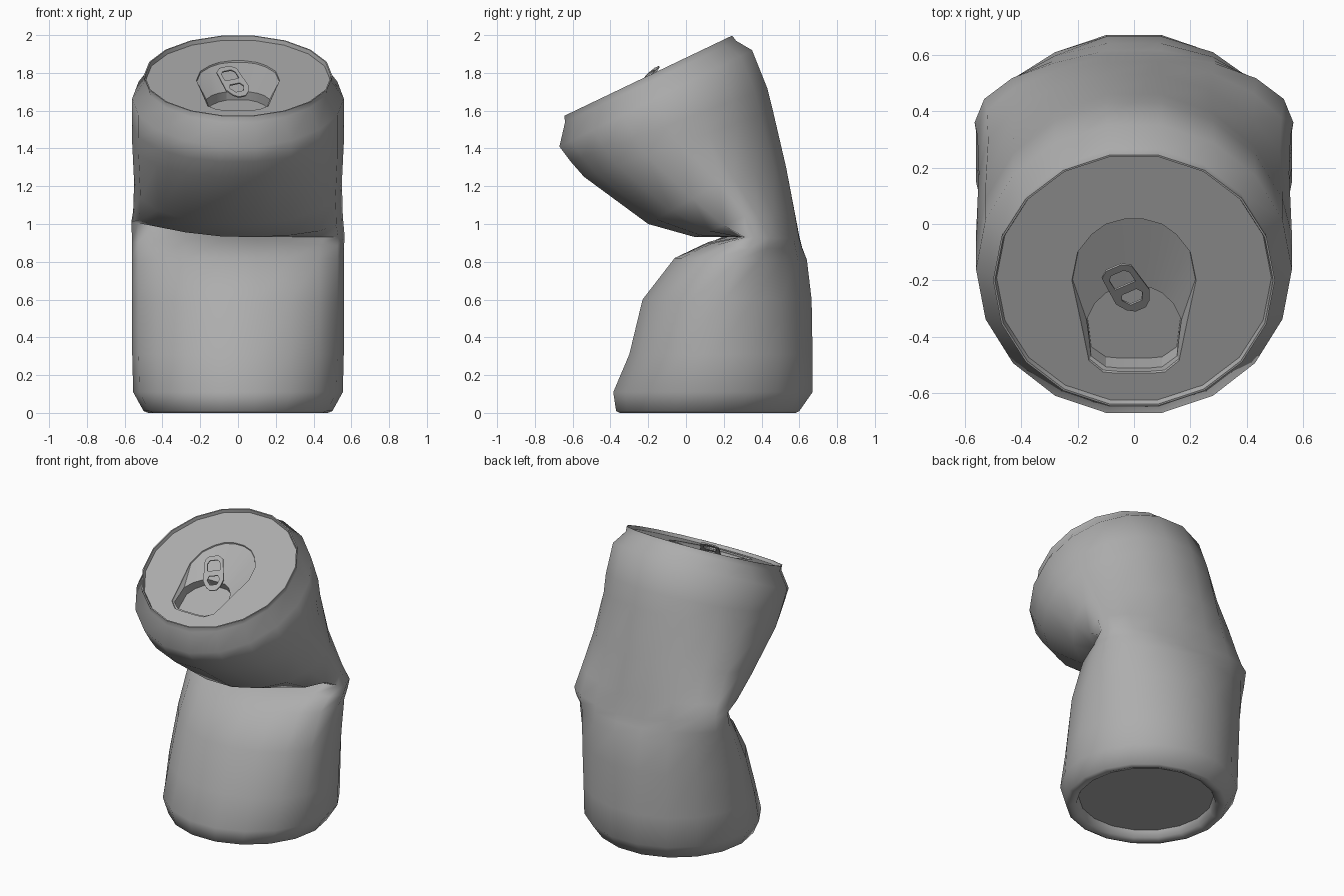
import bpy, math
from mathutils import Vector, Matrix

if "Cube" in bpy.data.objects:
    bpy.data.objects.remove(bpy.data.objects["Cube"])

N = 18
ANG = [math.radians(10 + 20 * i) for i in range(N)]


def ring(front, mid, back, hw, e=(1, 1, 1), skew=0.0):
    """Cross-section through front, side and back points given as (y, z).
    e: roundness of the front right, front left and back right quarters."""
    pts = []
    for t in ANG:
        c, s = math.cos(t), math.sin(t)
        k = min(1, abs(c) / math.cos(math.radians(10)))
        if c > 0:
            end, k = front, k ** (e[0] if s > 0 else e[1])
        else:
            end, k = back, k ** (e[2] if s > 0 else 1)
        y = mid[0] + (end[0] - mid[0]) * k
        z = mid[1] + (end[1] - mid[1]) * k + skew * max(0, -s)
        pts.append(Vector((hw * s, y, z)))
    return pts


def oval(front, back, hw):
    return ring(front, ((front[0] + back[0]) / 2, (front[1] + back[1]) / 2), back, hw)


grey = bpy.data.materials.new("can_grey")
grey.diffuse_color = (0.42, 0.42, 0.42, 1)
grey.use_nodes = True
grey.node_tree.nodes["Principled BSDF"].inputs["Base Color"].default_value = grey.diffuse_color


def loft(name, loops, cap_start=False, cap_end=True):
    verts = [p for l in loops for p in l]
    faces = []
    for r in range(len(loops) - 1):
        for i in range(N):
            j = (i + 1) % N
            faces.append((r * N + i, r * N + j, (r + 1) * N + j, (r + 1) * N + i))
    if cap_start:
        faces.append(tuple(reversed(range(N))))
    if cap_end:
        faces.append(tuple(range((len(loops) - 1) * N, len(loops) * N)))
    me = bpy.data.meshes.new(name)
    me.from_pydata(verts, [], faces)
    me.materials.append(grey)
    ob = bpy.data.objects.new(name, me)
    bpy.context.collection.objects.link(ob)
    return ob


def select_only(ob):
    bpy.ops.object.select_all(action='DESELECT')
    ob.select_set(True)
    bpy.context.view_layer.objects.active = ob


def smooth(ob, deg):
    select_only(ob)
    bpy.ops.object.shade_smooth_by_angle(angle=math.radians(deg))


# Tilted frame of the can top
C = Vector((0, -0.20, 1.785))
U = Vector((1, 0, 0))
V = Vector((0, 0.90, 0.43)).normalized()
W = U.cross(V)


def top(u, v, d):
    return C + U * u + V * v + W * d


def top_circle(r, d):
    return [top(r * math.sin(t), -r * math.cos(t), d) for t in ANG]


def top_loop(half, depth):
    full = half + [(-u, v) for u, v in reversed(half)]
    return [top(u, v, depth(v)) for u, v in full]


# Crushed body: recessed base, lower half, fold, tilted upper half, rim
body = loft("can_body", [
    oval((-0.295, 0.06), (0.525, 0.06), 0.415),
    oval((-0.31, 0.015), (0.54, 0.015), 0.43),
    oval((-0.35, 0.0), (0.58, 0.0), 0.475),
    oval((-0.37, 0.01), (0.60, 0.01), 0.50),
    oval((-0.385, 0.11), (0.67, 0.11), 0.555),
    ring((-0.30, 0.31), (0.15, 0.31), (0.67, 0.31), 0.56, (.95, 1.1, 1)),
    ring((-0.23, 0.60), (0.20, 0.60), (0.665, 0.60), 0.56, (.88, 1.45, 1)),
    ring((-0.06, 0.82), (0.28, 0.81), (0.64, 0.81), 0.56, (.8, 1.5, 1.1)),
    ring((0.12, 0.90), (0.33, 0.87), (0.615, 0.87), 0.56, (.7, 1.1, 1), 0.03),
    ring((0.27, 0.93), (0.36, 0.93), (0.60, 0.92), 0.565, (.6, .6, 1), 0.08),
    ring((0.05, 0.93), (0.31, 1.04), (0.575, 1.06), 0.555, (.8, .8, 1.3), 0.03),
    ring((-0.20, 1.00), (0.18, 1.22), (0.53, 1.30), 0.55, (.9, .9, 1.45)),
    ring((-0.54, 1.25), (-0.04, 1.425), (0.46, 1.60), 0.56, (1, 1, 1.1)),
    oval((-0.61, 1.33), (0.43, 1.72), 0.56),
    oval((-0.67, 1.41), (0.35, 1.92), 0.56),
    oval((-0.64, 1.54), (0.265, 1.97), 0.495),
    top_circle(0.50, 0.0),
    top_circle(0.493, 0.0),
    top_circle(0.487, -0.022),
], cap_start=True, cap_end=False)
smooth(body, 70)

# Lid with teardrop recess and pushed-in mouth flap
tear = [(.06, -.375), (.11, -.37), (.16, -.325), (.185, -.19), (.22, -.01),
        (.20, .10), (.15, .17), (.10, .21), (.035, .23)]
mouth = [(.05, -.36), (.10, -.355), (.152, -.315), (.16, -.24), (.168, -.18),
         (.14, -.12), (.10, -.08), (.06, -.06), (.02, -.06)]
lid = loft("can_lid", [
    top_circle(0.488, -0.022),
    top_loop(tear, lambda v: -0.022),
    top_loop([(u * .99, v * .99) for u, v in tear], lambda v: -0.03),
    top_loop(mouth, lambda v: -0.033 - 0.11 * (v + 0.36)),
    top_loop(mouth, lambda v: -0.115),
])
smooth(lid, 20)


# Pull tab: flat plate with two holes, raised at the rear
def mirrored(half):
    return half + [(-a, l) for a, l in reversed(half)]


outlines = [
    mirrored([(.03, .115), (.058, .09), (.066, -.05), (.045, -.095), (.02, -.118)]),
    mirrored([(.025, .085), (.040, .065), (.040, .015)]),
    mirrored([(.028, -.02), (.040, -.045), (.022, -.08)]),
]
cu = bpy.data.curves.new("tab_outline", 'CURVE')
cu.dimensions = '2D'
cu.fill_mode = 'BOTH'
cu.extrude = 0.004
for pts in outlines:
    sp = cu.splines.new('POLY')
    sp.points.add(len(pts) - 1)
    for p, (a, l) in zip(sp.points, pts):
        p.co = (a, l, 0, 1)
    sp.use_cyclic_u = True
cu.materials.append(grey)
tab = bpy.data.objects.new("pull_tab", cu)
bpy.context.collection.objects.link(tab)
L = (U * -0.10 + V * 0.21 + W * 0.08).normalized()
A = L.cross(W).normalized()
K = A.cross(L)
m = Matrix((A, L, K)).transposed().to_4x4()
m.translation = top(-0.025, -0.037, -0.018)
tab.matrix_world = m
select_only(tab)
bpy.ops.object.convert(target='MESH')
